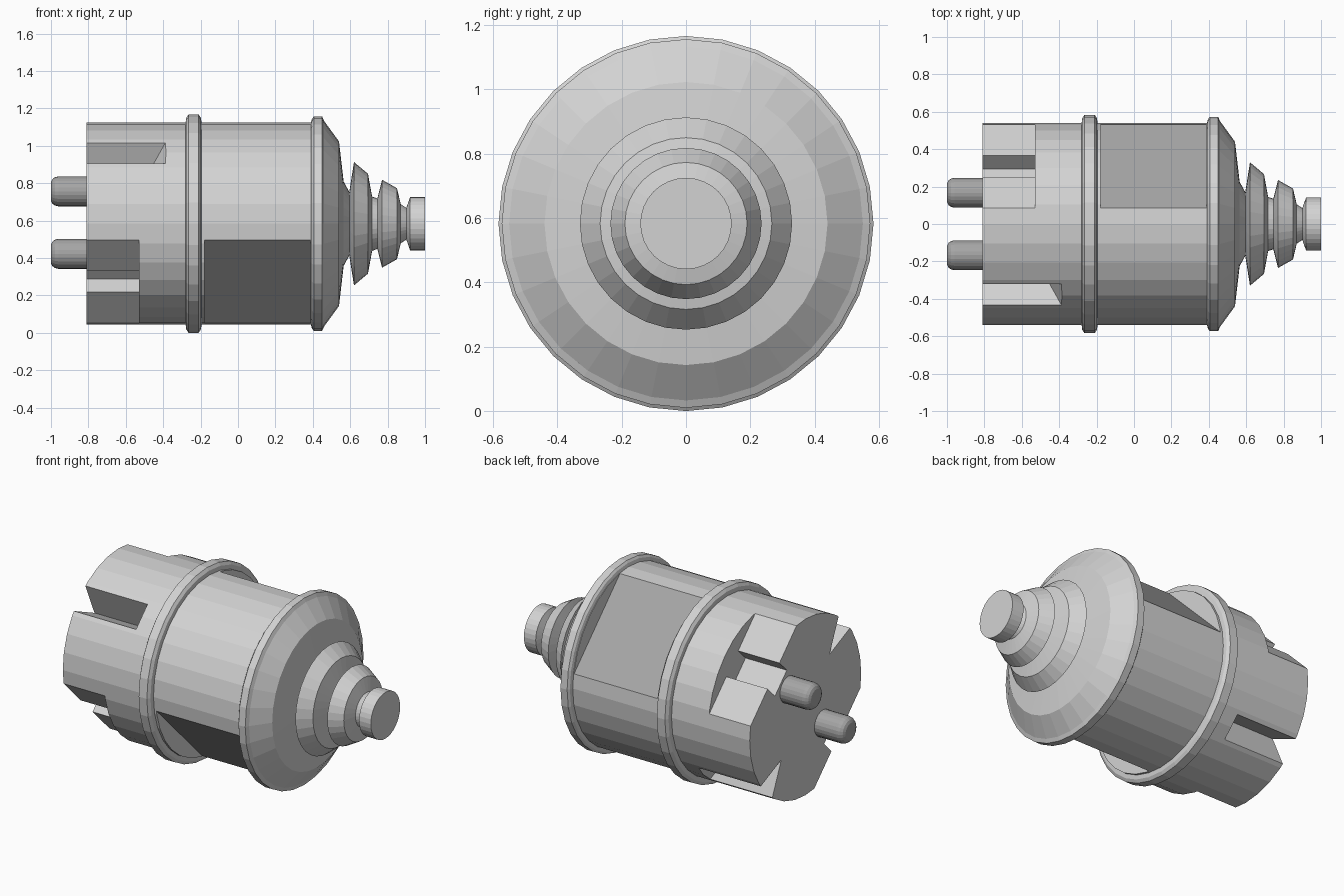
import bpy
import bmesh
import math
from mathutils import Vector

AXIS_Z = 0.583
SIDES = 32

default = bpy.data.objects.get("Cube")
if default:
    bpy.data.objects.remove(default, do_unlink=True)


def material(name, value):
    mat = bpy.data.materials.new(name)
    mat.use_nodes = True
    color = (value, value, value, 1)
    mat.diffuse_color = color
    mat.node_tree.nodes["Principled BSDF"].inputs["Base Color"].default_value = color
    return mat


light_grey = material("light_grey", 0.65)
dark_grey = material("dark_grey", 0.38)


def make_object(name, bm, *mats):
    bmesh.ops.recalc_face_normals(bm, faces=bm.faces)
    mesh = bpy.data.meshes.new(name)
    bm.to_mesh(mesh)
    bm.free()
    for mat in mats:
        mesh.materials.append(mat)
    obj = bpy.data.objects.new(name, mesh)
    bpy.context.collection.objects.link(obj)
    return obj


def lathe(name, profile, mats, y=0, z=AXIS_Z, sides=SIDES):
    """Turn (x, radius) pairs around a line along x, closing both ends."""
    bm = bmesh.new()
    rings = []
    for x, r in profile:
        angles = [2 * math.pi * i / sides for i in range(sides)]
        rings.append([bm.verts.new((x, y + r * math.cos(a), z + r * math.sin(a)))
                      for a in angles])
    for a, b in zip(rings, rings[1:]):
        for i in range(sides):
            j = (i + 1) % sides
            bm.faces.new((a[i], a[j], b[j], b[i]))
    bm.faces.new(rings[0])
    bm.faces.new(rings[-1])
    return make_object(name, bm, *mats)


def cutter(name, outline, start, end, degrees, slope=0):
    """Prism along x from (radial, tangent) points; slope slants its far end."""
    a = math.radians(degrees)
    radial = Vector((0, math.cos(a), math.sin(a)))
    tangent = Vector((0, -math.sin(a), math.cos(a)))
    centre = Vector((0, 0, AXIS_Z))
    bm = bmesh.new()
    near, far = [], []
    for u, v in outline:
        p = centre + radial * u + tangent * v
        near.append(bm.verts.new(p + Vector((start, 0, 0))))
        far.append(bm.verts.new(p + Vector((end + slope * (u - outline[0][0]), 0, 0))))
    bm.faces.new(near)
    bm.faces.new(far)
    n = len(outline)
    for i in range(n):
        j = (i + 1) % n
        bm.faces.new((near[i], near[j], far[j], far[i]))
    obj = make_object(name, bm, light_grey)
    obj.hide_render = True
    return obj


# Main barrel
body = lathe("plug_body", [(-0.81, 0.54), (0.43, 0.54)], (light_grey, dark_grey))

# Cuts: grip flats, earth contact recesses and keying grooves, on opposite sides
FLAT = 0.437
grip = [(FLAT, -0.6), (0.8, -0.6), (0.8, 0.6), (FLAT, 0.6)]
recess = grip + [(FLAT, 0.081), (0.336, 0.081), (0.336, -0.081), (FLAT, -0.081)]
groove = [(0.33, 0), (0.7, -0.144), (0.7, 0.144)]
cutters = []
for turn in (0, 180):
    cutters.append(cutter("grip_cutter", grip, -0.18, 0.387, 45 + turn))
    cutters.append(cutter("recess_cutter", recess, -0.9, -0.53, 45 + turn))
    cutters.append(cutter("groove_cutter", groove, -0.9, -0.5, 135 + turn, 0.55))

bpy.context.view_layer.objects.active = body
for tool in cutters:
    mod = body.modifiers.new("cut", "BOOLEAN")
    mod.operation = "DIFFERENCE"
    mod.solver = "EXACT"
    mod.object = tool
    bpy.ops.object.modifier_apply(modifier=mod.name)
for tool in cutters:
    bpy.data.objects.remove(tool, do_unlink=True)

# Darker grip flats
diagonal = Vector((0, 1, 1)).normalized()
for face in body.data.polygons:
    offset = face.center - Vector((0, 0, AXIS_Z))
    is_flat = abs(abs(offset.dot(diagonal)) - FLAT) < 0.01
    aligned = abs(face.normal.dot(diagonal)) > 0.99
    face.material_index = 1 if is_flat and aligned and face.center.x > -0.2 else 0

# Raised collars
lathe("front_collar", [(-0.28, 0.54), (-0.277, 0.565), (-0.265, 0.583),
                       (-0.21, 0.583), (-0.198, 0.565), (-0.195, 0.54)], (light_grey,))
lathe("rear_collar", [(0.39, 0.54), (0.395, 0.56), (0.405, 0.573),
                      (0.45, 0.573), (0.46, 0.55), (0.46, 0.5)], (light_grey,))

# Tapered shoulder, ribbed strain relief and cable stub
lathe("shoulder", [(0.43, 0.55), (0.46, 0.55), (0.54, 0.44), (0.565, 0.225),
                   (0.595, 0.17)], (light_grey,))
lathe("strain_relief", [(0.595, 0.17), (0.62, 0.33), (0.695, 0.267), (0.717, 0.145),
                        (0.745, 0.135), (0.77, 0.235), (0.85, 0.19), (0.87, 0.105),
                        (0.9, 0.085)], (light_grey,))
lathe("cable_stub", [(0.9, 0.085), (0.92, 0.142), (1, 0.142)], (light_grey,))

# Contact pins with rounded tips
for side, label in ((1, "back"), (-1, "front")):
    offset = 0.167 * side
    lathe(label + "_pin", [(-1, 0.05), (-0.992, 0.066), (-0.978, 0.076), (-0.96, 0.08),
                           (-0.8, 0.08)], (dark_grey,), offset, AXIS_Z + offset + 0.006, 24)
